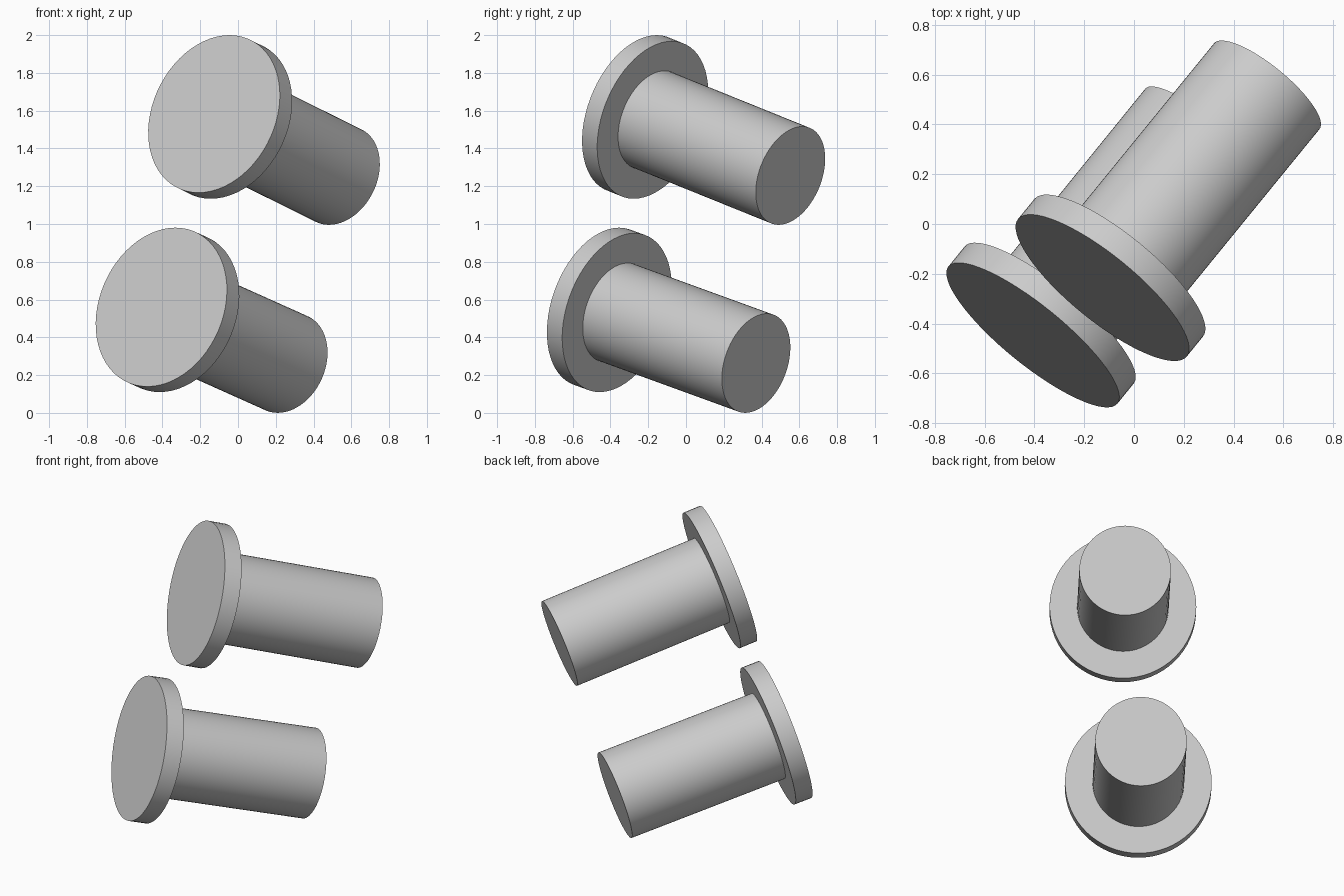
import bpy
from math import radians
from mathutils import Vector

cube = bpy.data.objects.get("Cube")
if cube:
    bpy.data.objects.remove(cube, do_unlink=True)

FLANGE_RADIUS, SHAFT_RADIUS = 0.437, 0.273
FLANGE_THICKNESS = 0.108

grey = bpy.data.materials.new("light_grey")
grey.use_nodes = True
grey.diffuse_color = (0.6, 0.6, 0.6, 1)
grey.node_tree.nodes["Principled BSDF"].inputs["Base Color"].default_value = (0.6, 0.6, 0.6, 1)


def rod(name, start, end, radius):
    """Solid round bar running between two points."""
    axis = end - start
    bpy.ops.mesh.primitive_cylinder_add(vertices=64, radius=radius, depth=axis.length,
                                        location=(start + end) / 2)
    obj = bpy.context.object
    obj.name = name
    obj.rotation_euler = axis.to_track_quat('Z', 'Y').to_euler()
    obj.data.materials.append(grey)
    bpy.ops.object.shade_smooth_by_angle(angle=radians(30))
    return obj


def flanged_pin(name, face, tip):
    """Wide flange at the face, narrower shaft running back to the tip."""
    face, tip = Vector(face), Vector(tip)
    shoulder = face + (tip - face).normalized() * FLANGE_THICKNESS
    rod(name + "_flange", face, shoulder, FLANGE_RADIUS)
    rod(name + "_shaft", shoulder, tip, SHAFT_RADIUS)


# The two tilted pins, one above the other
flanged_pin("upper_pin", (-0.127, -0.256, 1.583), (0.533, 0.553, 1.256))
flanged_pin("lower_pin", (-0.406, -0.446, 0.56), (0.257, 0.371, 0.263))
